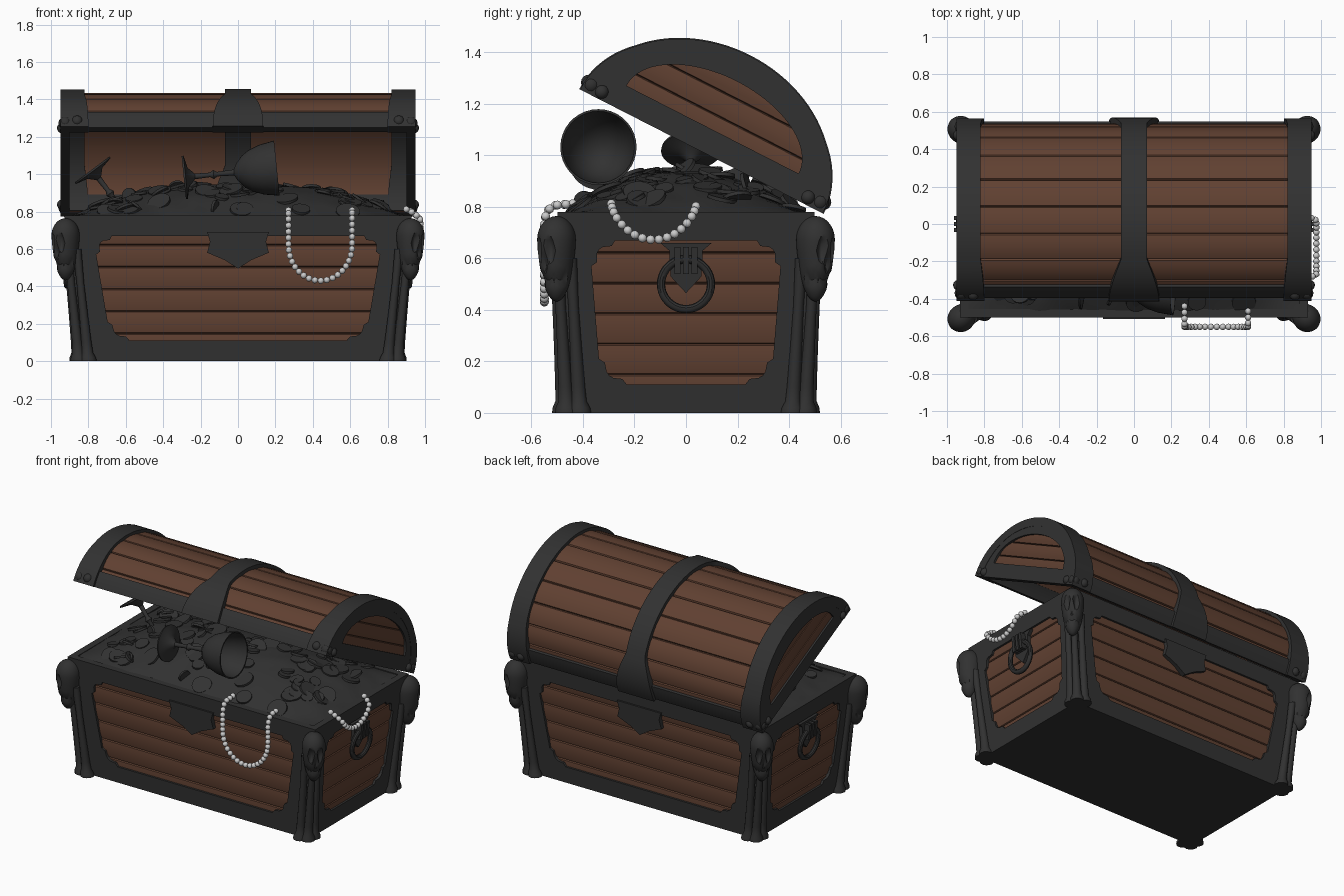
import bpy, bmesh, math, random
from math import sin, cos, pi
from mathutils import Matrix, Vector, noise

if "Cube" in bpy.data.objects:
    bpy.data.objects.remove(bpy.data.objects["Cube"])

random.seed(4)


def material(name, rgb):
    m = bpy.data.materials.new(name)
    m.diffuse_color = (*rgb, 1)
    m.use_nodes = True
    m.node_tree.nodes["Principled BSDF"].inputs["Base Color"].default_value = m.diffuse_color
    return m


IRON = material("dark_iron", (0.031, 0.031, 0.031))
WOOD = material("brown_wood", (0.118, 0.052, 0.031))
PEARL = material("pearl_grey", (0.6, 0.6, 0.6))


def finish(name, bm, mat, M=None):
    bmesh.ops.recalc_face_normals(bm, faces=bm.faces)
    me = bpy.data.meshes.new(name)
    bm.to_mesh(me)
    bm.free()
    me.materials.append(mat)
    ob = bpy.data.objects.new(name, me)
    bpy.context.collection.objects.link(ob)
    if M:
        ob.matrix_world = M
    return ob


def loft(name, sections, mat, closed=False, M=None):
    """Skin a row of equal cross-sections; cap the ends unless closed."""
    bm = bmesh.new()
    rows = [[bm.verts.new(p) for p in s] for s in sections]
    n = len(rows[0])
    for i in range(len(rows) if closed else len(rows) - 1):
        a, b = rows[i], rows[(i + 1) % len(rows)]
        for j in range(n):
            bm.faces.new((a[j], a[(j + 1) % n], b[(j + 1) % n], b[j]))
    if not closed:
        bm.faces.new(rows[0])
        bm.faces.new(rows[-1])
    return finish(name, bm, mat, M)


def circle(c, r, n, z):
    return [(c[0] + r * cos(2 * pi * k / n), c[1] + r * sin(2 * pi * k / n), z) for k in range(n)]


def lerp(a, b, t):
    return a + (b - a) * t


# ---- tapered body ----
def hx(z): return 0.85 + 0.08 * z / 0.78
def hy(z): return 0.455 + 0.045 * z / 0.78


def wall(axis, sgn, s, z, d):
    """Point on a body wall: s along it, z up, d outwards."""
    return (s, sgn * (hy(z) + d), z) if axis == "y" else (sgn * (hx(z) + d), s, z)


def plank_steps(a, b, count):
    """Positions and groove depths for bulging planks from a to b."""
    out = []
    for i in range(count):
        for f, d in ((0, .014), (.04, .005), (.25, .001), (.5, 0), (.75, .001), (.96, .005)):
            out.append((lerp(a, b, (i + f) / count), d))
    return out + [(b, .014)]


secs = []
for z, d in plank_steps(0.03, 0.74, 6):
    x, y = hx(z) - 0.013 - d, hy(z) - 0.013 - d
    secs.append([(-x, -y, z), (x, -y, z), (x, y, z), (-x, y, z)])
loft("body_planks", secs, WOOD)
loft("base_plate", [[(sx * (hx(z) - .004), sy * (hy(z) - .004), z) for sx, sy in
                     ((-1, -1), (1, -1), (1, 1), (-1, 1))] for z in (0, 0.05)], IRON)

# ---- iron frames with scrolled corners ----
NOTCH = [(0, .1), (.022, .085), (.026, .05), (.035, .035), (.05, .026), (.085, .022), (.1, 0)]


def frame(name, axis, sgn, half, w0, w1):
    secs = []
    for sx, sz in ((1, 1), (-1, 1), (-1, -1), (1, -1)):
        zi, zo = (0.67, 0.78) if sz > 0 else (0.11, 0)
        pts = []
        for k, (a, b) in enumerate(NOTCH):
            z = zi - sz * b
            s = lerp(w0, w1, (z - 0.11) / 0.56) - a
            if k <= 3:
                oz = lerp(zi - sz * 0.1, zo, k / 3)
                os = half(oz)
            else:
                oz = zo
                os = lerp(half(zo), lerp(w0, w1, sz > 0) - 0.1, (k - 3) / 3)
            pts.append([wall(axis, sgn, sx * os, oz, 0), wall(axis, sgn, sx * s, z, 0),
                        wall(axis, sgn, sx * s, z, -.045), wall(axis, sgn, sx * os, oz, -.045)])
        secs += pts if sx * sz > 0 else pts[::-1]
    loft(name, secs, IRON, closed=True)


def plate(name, axis, sgn, pts, thick):
    loft(name, [[wall(axis, sgn, s, z, d) for s, z in pts] for d in (-.02, thick)], IRON)


for sgn, side in ((-1, "front"), (1, "back")):
    frame(side + "_frame", "y", sgn, hx, 0.68, 0.775)
    plate(side + "_lock_plate", "y", sgn, [(-.165, .69), (-.15, .64), (-.165, .58), (-.07, .54), (0, .495),
                                           (.07, .54), (.165, .58), (.15, .64), (.165, .69)], .012)

# ---- side frames and ring handles ----
for sgn, side in ((-1, "left"), (1, "right")):
    frame(side + "_frame", "x", sgn, hy, 0.33, 0.375)
    plate(side + "_handle_plate", "x", sgn, [(-.1, .66), (-.065, .63), (-.06, .53), (0, .465),
                                             (.06, .53), (.065, .63), (.1, .66)], .008)
    for y in (-.033, 0, .033):
        plate(side + "_handle_bar", "x", sgn, [(y - .011, .54), (y + .011, .54),
                                               (y + .011, .645), (y - .011, .645)], .045)
    ring = []
    for k in range(40):
        t = 2 * pi * k / 40
        ring.append([wall("x", sgn, (.097 + .016 * cos(q)) * cos(t), .5 + (.097 + .016 * cos(q)) * sin(t),
                          .024 + .016 * sin(q)) for q in [2 * pi * j / 10 for j in range(10)]])
    loft(side + "_ring_handle", ring, IRON, closed=True)


# ---- corner posts of bundled bones, feet and skulls ----
def skull(name, M):
    bm = bmesh.new()
    bmesh.ops.create_icosphere(bm, subdivisions=4, radius=1)
    for v in bm.verts:
        p = v.co.copy()
        r = 1.0
        for hole, size, deep in (((.83, .4, -.2), .27, .3), ((.83, -.4, -.2), .27, .3), ((.85, 0, -.5), .17, .22)):
            dist = (p - Vector(hole).normalized()).length
            r -= deep * max(0, 1 - (dist / size) ** 2) ** .6
        z = p.z
        if z < 0:                                   # long tapering jaw
            r *= 1 + .25 * max(0, -z - .45) - .25 * math.exp(-((z + .72) / .07) ** 2) * (p.x > 0)
        v.co = (p.x * r * .078, p.y * r * .072, z * .092 if z > 0 else z * .24 * (.6 - .4 * z))
    finish(name, bm, IRON, M)


for sx in (-1, 1):
    for sy in (-1, 1):
        for dx, dy in ((0, 0), (.05, -.012), (-.006, .05)):
            bone = []
            for z, r in ((0, .045), (.02, .042), (.045, .03), (.1, .027), (.25, .023), (.42, .02), (.6, .024)):
                c = (sx * (hx(z) - dx), sy * (hy(z) + .008 - dy))
                bone.append(circle(c, r, 12, z))
            loft("corner_bone", bone, IRON)
        skull("corner_skull", Matrix.Translation((sx * .922, sy * .503, .672)) @
              Matrix.Rotation(math.atan2(sy, sx), 4, "Z"))

# ---- open barrel lid (local frame, swung open) ----
LID = Matrix.Translation((0, 0.06, 1.015)) @ Matrix.Rotation(-0.472, 4, "X")


def arc(x, t, d): return (x, -(.515 - d) * cos(t), (.415 - d) * sin(t))
def flare(t): return max(0, (abs(cos(t)) - .8) / .2)


ANG = [pi * k / 48 for k in range(49)]
loft("lid_planks", [[arc(-.9, t, .018 + d), arc(.9, t, .018 + d), arc(.9, t, .048), arc(-.9, t, .048)]
                    for t, d in plank_steps(0, pi, 10)], WOOD, M=LID)


def band(name, lo, hi, d=0):
    loft(name, [[arc(lo(t), t, d - .014 * flare(t)), arc(hi(t), t, d - .014 * flare(t)),
                 arc(hi(t), t, .057), arc(lo(t), t, .057)] for t in ANG], IRON, M=LID)


band("lid_centre_band", lambda t: -.07 - .065 * flare(t), lambda t: .07 + .065 * flare(t), -.004)
for t0, side in ((0, "front"), (pi - .25, "back")):
    loft("lid_%s_rail" % side, [[arc(-.86, t, .002), arc(.86, t, .002), arc(.86, t, .055), arc(-.86, t, .055)]
                                for t in [t0 + .25 * k / 6 for k in range(7)]], IRON, M=LID)
for s in (-1, 1):
    band("lid_end_band", lambda t: s * (.82 - .02 * flare(t)), lambda t: s * .95)
    rim = []
    for t in ANG:
        y, z = -.375 * cos(t), .095 + .21 * sin(t)
        o = arc(0, t, .006)
        rim.append([(s * .948, o[1], o[2]), (s * .948, y, z), (s * .9, y, z), (s * .9, o[1], o[2])])
    loft("lid_end_frame", rim, IRON, closed=True, M=LID)
    boards = []
    for v, d in plank_steps(.06, .335, 3):
        w = .41 * math.sqrt(max(0.01, 1 - ((v - .03) / .31) ** 2))
        boards.append([(s * .905, -w, v), (s * .905, w, v), (s * (.936 - d), w, v), (s * (.936 - d), -w, v)])
    loft("lid_end_planks", boards, WOOD, M=LID)
    for e in (-1, 1):                               # leaf ornaments on the lid corners
        bm = bmesh.new()
        for x, y, z, r in ((.925, .5, .035, .035), (.94, .45, .03, .028), (.86, .512, .04, .03)):
            bmesh.ops.create_uvsphere(bm, u_segments=12, v_segments=8, radius=r,
                                      matrix=Matrix.Translation((s * x, e * y, z)))
        finish("lid_corner_leaf", bm, IRON, LID)


# ---- treasure heap and coins ----
def heap(x, y):
    return .772 + .172 * max(0, 1 - abs(x / .9) ** 2.5) * max(0, 1 - (y / .47) ** 2) \
        + .008 * noise.noise((x * 9, y * 9, 0))


bm = bmesh.new()
bmesh.ops.create_grid(bm, x_segments=60, y_segments=32, size=1)
for v in bm.verts:
    x, y = v.co.x * .9, v.co.y * .47
    v.co = (x, y, heap(x, y))
finish("treasure_heap", bm, IRON)

bm = bmesh.new()
for _ in range(110):
    x, y = random.uniform(-.8, .8), random.uniform(-.42, .42)
    nrm = Vector((heap(x - .04, y) - heap(x + .04, y), heap(x, y - .04) - heap(x, y + .04), .08))
    tilt = .3 if random.random() < .85 else 1.0
    nrm = nrm.normalized() + Vector([random.uniform(-tilt, tilt) for _ in "xyz"])
    M = Matrix.Translation((x, y, heap(x, y) + .005)) @ nrm.to_track_quat("Z", "Y").to_matrix().to_4x4()
    r = random.uniform(.035, .065)
    bmesh.ops.create_cone(bm, cap_ends=True, segments=20, radius1=r, radius2=r, depth=.014, matrix=M)
finish("coins", bm, IRON)

# ---- goblets ----
CUP = [(0, .115), (.01, .117), (.025, .05), (.06, .015), (.14, .012), (.16, .024), (.18, .012), (.27, .016),
       (.285, .045), (.32, .085), (.36, .112), (.42, .134), (.5, .148), (.5, .14), (.42, .125), (.34, .09), (.3, .03)]
for name, at, axis in (("lying_goblet", (-.29, -.34, .982), (.99, 0, .1)),
                       ("buried_goblet", (-.78, .02, 1.025), (.6, 0, -.8))):
    M = Matrix.Translation(at) @ Vector(axis).to_track_quat("Z", "Y").to_matrix().to_4x4()
    loft(name, [circle((0, 0), r, 36, h) for h, r in CUP], IRON, M=M)


# ---- pearl necklaces ----
def beads(name, path, gap=.032, r=.0175):
    bm = bmesh.new()
    last = None
    for a, b in zip(path, path[1:]):
        for k in range(40):
            p = Vector(a).lerp(Vector(b), k / 40)
            if last is None or (p - last).length >= gap:
                bmesh.ops.create_icosphere(bm, subdivisions=2, radius=r, matrix=Matrix.Translation(p))
                last = p
    finish(name, bm, PEARL)


T = [pi * k / 24 for k in range(25)]
loop = [(.44 - .17 * cos(t), -.55, .62 - .19 * sin(t)) for t in T]
left = [(.27, -.44, .812), (.27, -.51, .806), (.27, -.54, .785), (.27, -.55, .74)]
beads("front_necklace", left + loop + [(.88 - x, y, z) for x, y, z in left[::-1]])
beads("side_necklace", [(.9 + .075 * min(1, 2.2 * sin(t)), -.125 - .165 * cos(t), .812 - .14 * sin(t) ** 1.3 if 0 < t < pi - .01 else .812)
                        for t in T])

# ---- smooth shading with crisp edges ----
bpy.ops.object.select_all(action="SELECT")
bpy.context.view_layer.objects.active = bpy.context.selected_objects[0]
bpy.ops.object.shade_smooth_by_angle(angle=math.radians(35))
